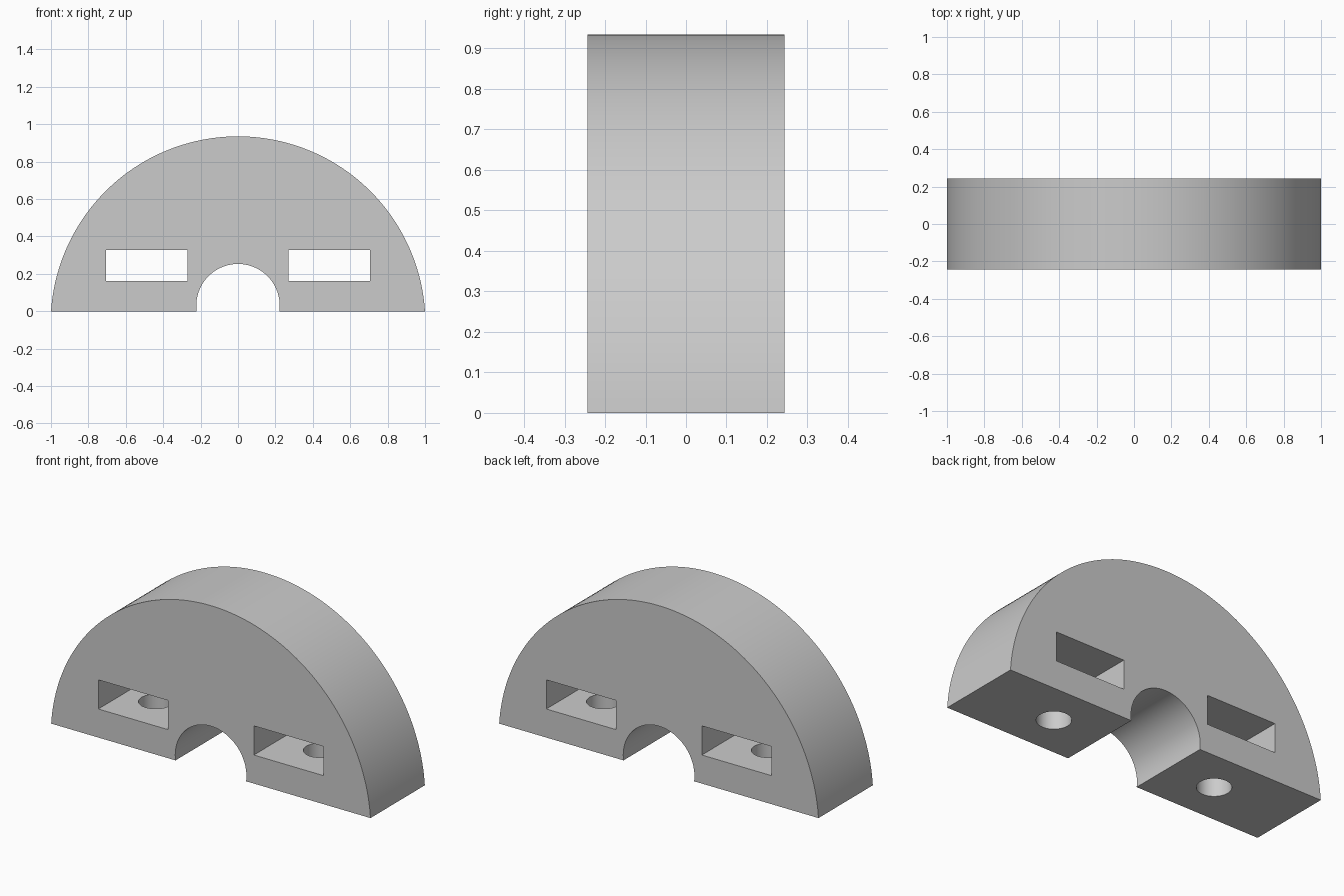
import bpy, bmesh
from math import sin, cos, pi, asin, radians

cube = bpy.data.objects.get("Cube")
if cube:
    bpy.data.objects.remove(cube, do_unlink=True)

HALF_DEPTH = 0.243

grey = bpy.data.materials.new("plain grey")
grey.use_nodes = True
COLOUR = (0.6, 0.6, 0.6, 1)
grey.diffuse_color = COLOUR
grey.node_tree.nodes["Principled BSDF"].inputs["Base Color"].default_value = COLOUR


def arc(radius, centre_z, steps):
    """Points of the arc above z = 0, running from +x to -x."""
    start = asin(-centre_z / radius)
    sweep = pi - 2 * start
    angles = [start + sweep * i / steps for i in range(steps + 1)]
    return [(radius * cos(a), centre_z + radius * sin(a)) for a in angles]


def extrude_profile(name, points):
    """Extrude an x-z outline through the full depth."""
    bm = bmesh.new()
    face = bm.faces.new([bm.verts.new((x, -HALF_DEPTH, z)) for x, z in points])
    new = bmesh.ops.extrude_face_region(bm, geom=[face])["geom"]
    verts = [v for v in new if isinstance(v, bmesh.types.BMVert)]
    bmesh.ops.translate(bm, verts=verts, vec=(0, 2 * HALF_DEPTH, 0))
    bmesh.ops.recalc_face_normals(bm, faces=bm.faces)
    mesh = bpy.data.meshes.new(name)
    bm.to_mesh(mesh)
    bm.free()
    obj = bpy.data.objects.new(name, mesh)
    bpy.context.collection.objects.link(obj)
    mesh.materials.append(grey)
    return obj


def cut(body, cutter):
    """Subtract the cutter from the body, then remove it."""
    bpy.ops.object.select_all(action="DESELECT")
    bpy.context.view_layer.objects.active = body
    body.select_set(True)
    mod = body.modifiers.new("cut", "BOOLEAN")
    mod.operation = "DIFFERENCE"
    mod.solver = "EXACT"
    mod.object = cutter
    bpy.ops.object.modifier_apply(modifier=mod.name)
    bpy.data.objects.remove(cutter, do_unlink=True)


# Arched block with the rounded notch for the shaft in its base
outer = arc(1.002, -0.067, 96)
notch = arc(0.223, 0.03, 48)
body = extrude_profile("half_clamp_body", outer + notch[::-1])

for side in (-1, 1):
    # Rectangular nut slot through the depth
    bpy.ops.mesh.primitive_cube_add(size=1, location=(side * 0.487, 0, 0.244))
    slot = bpy.context.object
    slot.scale = (0.435, 1, 0.165)
    cut(body, slot)
    # Bolt hole from the base up into the slot
    bpy.ops.mesh.primitive_cylinder_add(
        vertices=48, radius=0.088, depth=0.4, location=(side * 0.516, 0, 0.04))
    cut(body, bpy.context.object)

bpy.context.view_layer.objects.active = body
body.select_set(True)
bpy.ops.object.shade_smooth_by_angle(angle=radians(30))
